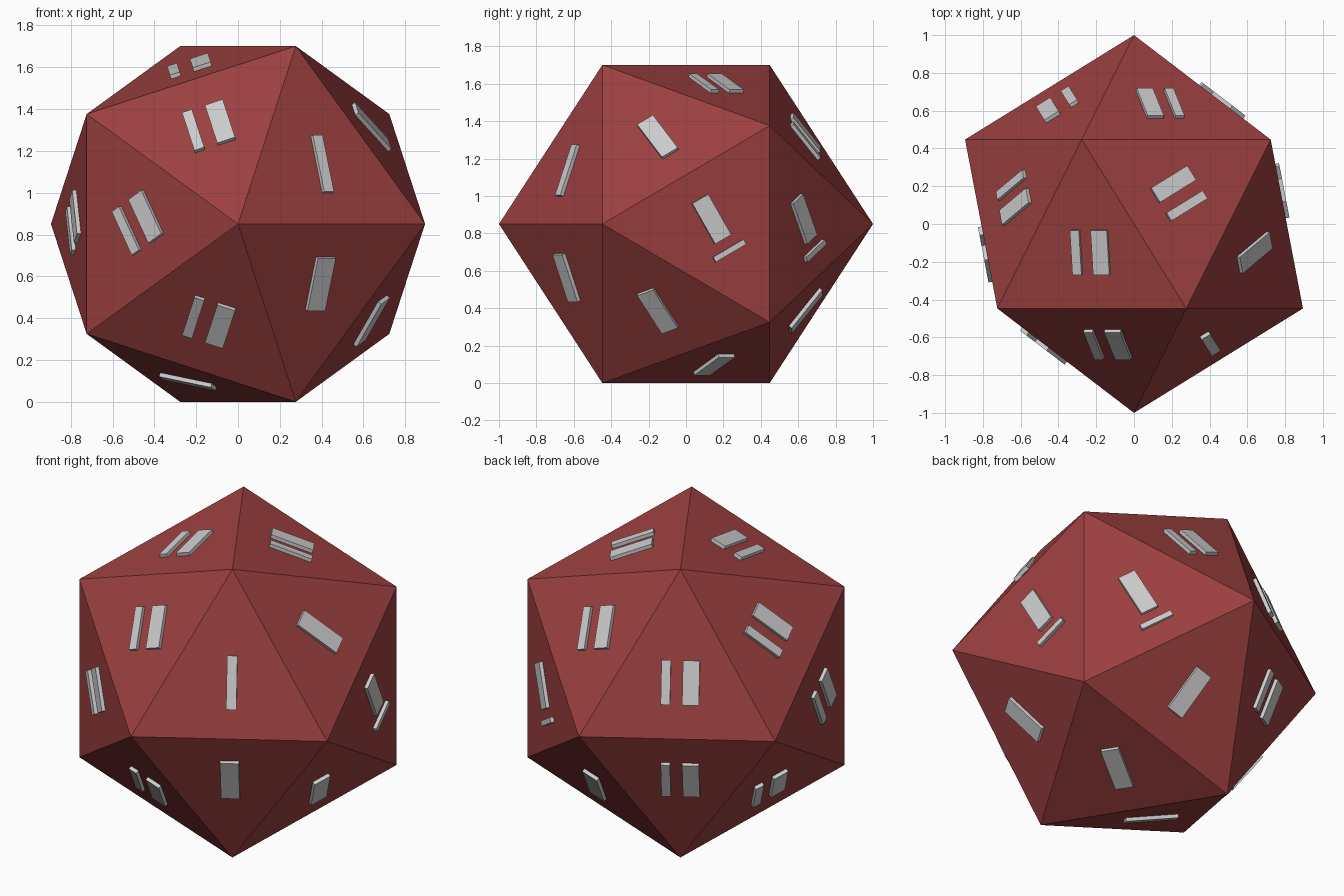
import bpy, bmesh, math
from mathutils import Vector, Matrix

if "Cube" in bpy.data.objects:
    bpy.data.objects.remove(bpy.data.objects["Cube"])

# Named corners: F/K = front and back poles, a/b = front and back rings of five
RING = 2 / math.sqrt(5)
MID = RING * math.sin(math.radians(72))
P = {"F": Vector((0, -1, 0)), "K": Vector((0, 1, 0))}
for k in range(5):
    t = math.radians(72 * k)
    P[f"a{k}"] = Vector((RING * math.cos(t), -RING / 2, RING * math.sin(t)))
    P[f"b{k}"] = -P[f"a{k}"]

# Each face: corners, kind of raised mark, and the corner the mark's top points
# towards ("+") or away from ("-")
FACES = [
    ("F a0 a1", "slim", "+a1"), ("F a1 a2", "pair", "-F"),
    ("F a2 a3", "pair", "+a2"), ("F a3 a4", "pair", "+F"),
    ("F a4 a0", "single", "-a4"), ("a0 a1 b3", "single", "+a1"),
    ("a0 b2 b3", "underlined", "-b2"), ("a1 b3 b4", "pair", "-b3"),
    ("a1 a2 b4", "pair", "+b4"), ("a2 b4 b0", "pair", "+b4"),
    ("a2 a3 b0", "pair", "-a3"), ("a3 b0 b1", "pair", "+b0"),
    ("a3 a4 b1", "slim", "+a4"), ("a4 b1 b2", "single", "+b2"),
    ("a4 a0 b2", "single", "+a0"), ("K b2 b3", "underlined", "+b3"),
    ("K b3 b4", "pair", "-K"), ("K b4 b0", "pair", "+b4"),
    ("K b0 b1", "pair", "-b1"), ("K b1 b2", "single", "+K"),
]

# Plain bars of each mark: centre x, centre y, width, height on the face
BARS = {
    "slim": [(0.01, 0, 0.055, 0.29)],
    "single": [(0, 0, 0.10, 0.27)],
    "pair": [(-0.065, 0, 0.05, 0.24), (0.07, 0, 0.09, 0.24)],
    "underlined": [(0, 0.03, 0.10, 0.25), (0, -0.165, 0.19, 0.03)],
}
RELIEF = 0.02
LIFT = Matrix.Translation((0, 0, MID))


def finish(bm, name):
    bmesh.ops.recalc_face_normals(bm, faces=bm.faces[:])
    mesh = bpy.data.meshes.new(name)
    bm.to_mesh(mesh)
    bm.free()
    obj = bpy.data.objects.new(name, mesh)
    bpy.context.collection.objects.link(obj)
    return obj


# Twenty-sided body with flat faces
bm = bmesh.new()
corner = {n: bm.verts.new(LIFT @ p) for n, p in P.items()}
for names, _, _ in FACES:
    bm.faces.new([corner[n] for n in names.split()])
body = finish(bm, "die_body")
red = bpy.data.materials.new("dark_red")
red.diffuse_color = (0.33, 0.05, 0.05, 1)
red.use_nodes = True
red.node_tree.nodes["Principled BSDF"].inputs["Base Color"].default_value = red.diffuse_color
body.data.materials.append(red)

# Raised grey bars, plain stand-ins for the face markings
bm = bmesh.new()
for names, kind, aim in FACES:
    centre = sum((P[n] for n in names.split()), Vector()) / 3
    normal = centre.normalized()
    up = (P[aim[1:]] - centre).normalized() * (1 if aim[0] == "+" else -1)
    right = up.cross(normal)
    frame = Matrix((right, up, normal)).transposed().to_4x4()
    frame = LIFT @ Matrix.Translation(centre) @ frame
    for x, y, w, h in BARS[kind]:
        place = Matrix.Translation((x, y, 0)) @ Matrix.Diagonal((w, h, 2 * RELIEF, 1))
        bmesh.ops.create_cube(bm, size=1, matrix=frame @ place)
finish(bm, "raised_face_marks")
